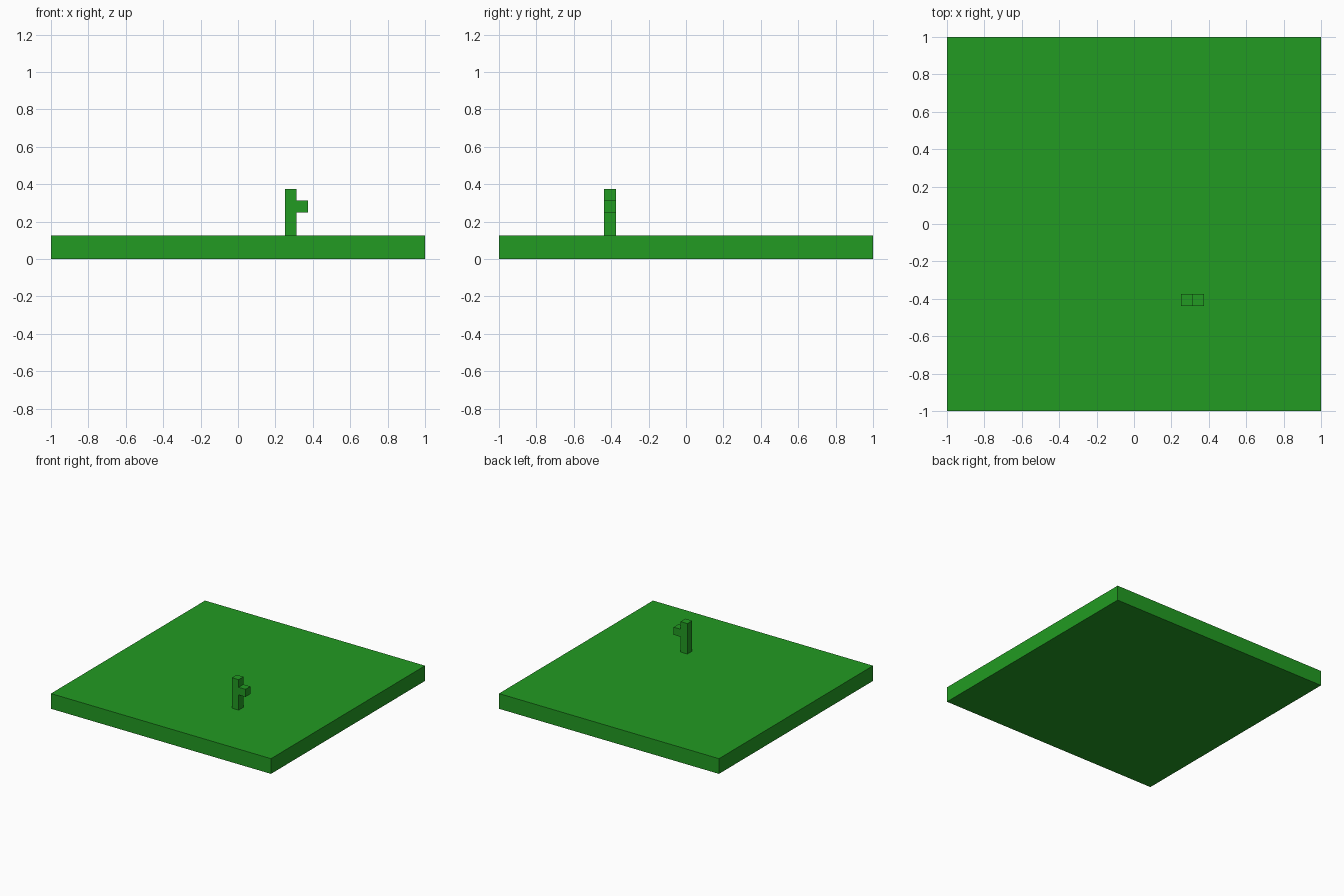
import bpy
from mathutils import Matrix, Vector
import bmesh

if "Cube" in bpy.data.objects:
    bpy.data.objects.remove(bpy.data.objects["Cube"])

green = bpy.data.materials.new("grass_green")
green.diffuse_color = (0.016, 0.328, 0.016, 1.0)
green.use_nodes = True
green.node_tree.nodes["Principled BSDF"].inputs["Base Color"].default_value = green.diffuse_color


def box(name, low, high):
    """Axis-aligned box between two corners."""
    low, high = Vector(low), Vector(high)
    bm = bmesh.new()
    bmesh.ops.create_cube(bm, size=1.0, matrix=Matrix.Diagonal((*(high - low), 1.0)))
    mesh = bpy.data.meshes.new(name)
    bm.to_mesh(mesh)
    bm.free()
    mesh.materials.append(green)
    obj = bpy.data.objects.new(name, mesh)
    obj.location = (low + high) / 2
    bpy.context.collection.objects.link(obj)
    return obj


U = 1 / 16  # block unit

# Flat square ground slab
box("base_slab", (-1, -1, 0), (1, 1, 2 * U))

# Small plant: upright stem with one side branch
box("stem", (4 * U, -7 * U, 2 * U), (5 * U, -6 * U, 6 * U))
box("side_branch", (5 * U, -7 * U, 4 * U), (6 * U, -6 * U, 5 * U))
